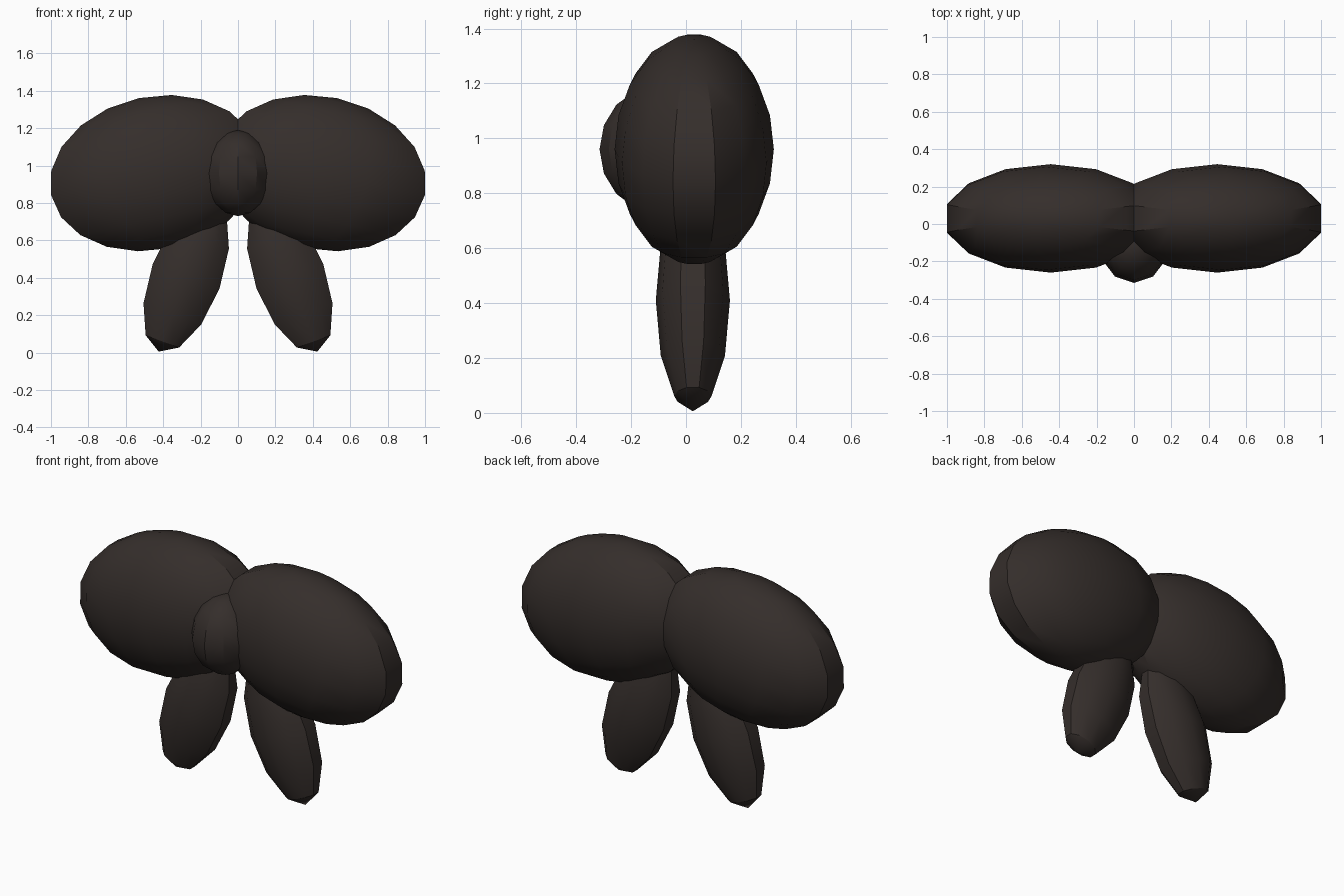
import bpy, bmesh
from math import sin, cos, pi, radians
from mathutils import Matrix, Vector

if "Cube" in bpy.data.objects:
    bpy.data.objects.remove(bpy.data.objects["Cube"])

mat = bpy.data.materials.new("dark_cloth")
mat.diffuse_color = (0.035, 0.027, 0.024, 1)
mat.use_nodes = True
mat.node_tree.nodes["Principled BSDF"].inputs["Base Color"].default_value = mat.diffuse_color


def ellipsoid(name, center, radii, tilt, segments, rings, flat):
    """Poled ellipsoid; 'flat' is the half angle of the flat strip at each x end."""
    half = segments // 2
    step = (180 - 2 * flat) / (half - 1)
    side = [radians(flat + i * step) for i in range(half)]
    azimuths = side + [a + pi for a in side]
    place = Matrix.Translation(center) @ Matrix.Rotation(radians(tilt), 4, 'Y')
    bm = bmesh.new()

    def vert(x, y, z):
        return bm.verts.new(place @ Vector((x * radii[0], y * radii[1], z * radii[2])))

    top, bottom = vert(0, 0, 1), vert(0, 0, -1)
    loops = []
    for k in range(1, rings):
        t = pi * k / rings
        loops.append([vert(sin(t) * cos(a), sin(t) * sin(a), cos(t)) for a in azimuths])
    for i in range(segments):
        j = (i + 1) % segments
        bm.faces.new((top, loops[0][i], loops[0][j]))
        bm.faces.new((bottom, loops[-1][j], loops[-1][i]))
        for a, b in zip(loops, loops[1:]):
            bm.faces.new((a[i], b[i], b[j], a[j]))
    bmesh.ops.recalc_face_normals(bm, faces=bm.faces)
    mesh = bpy.data.meshes.new(name)
    bm.to_mesh(mesh)
    bm.free()
    mesh.materials.append(mat)
    obj = bpy.data.objects.new(name, mesh)
    bpy.context.collection.objects.link(obj)
    bpy.ops.object.select_all(action='DESELECT')
    obj.select_set(True)
    bpy.context.view_layer.objects.active = obj
    bpy.ops.object.shade_smooth_by_angle(angle=radians(30))


# Loops and hanging tails, one per side
for label, s in (("right", 1), ("left", -1)):
    ellipsoid(f"bow_loop_{label}", (s * 0.445, 0.03, 0.96), (0.588, 0.29, 0.41),
              s * 12, 14, 10, 15.5)
    ellipsoid(f"bow_tail_{label}", (s * 0.277, 0.025, 0.41), (0.202, 0.135, 0.43),
              s * -20, 10, 6, 19.7)

# Centre knot
ellipsoid("bow_knot", (0, -0.105, 0.96), (0.187, 0.21, 0.23), 0, 10, 8, 24)
